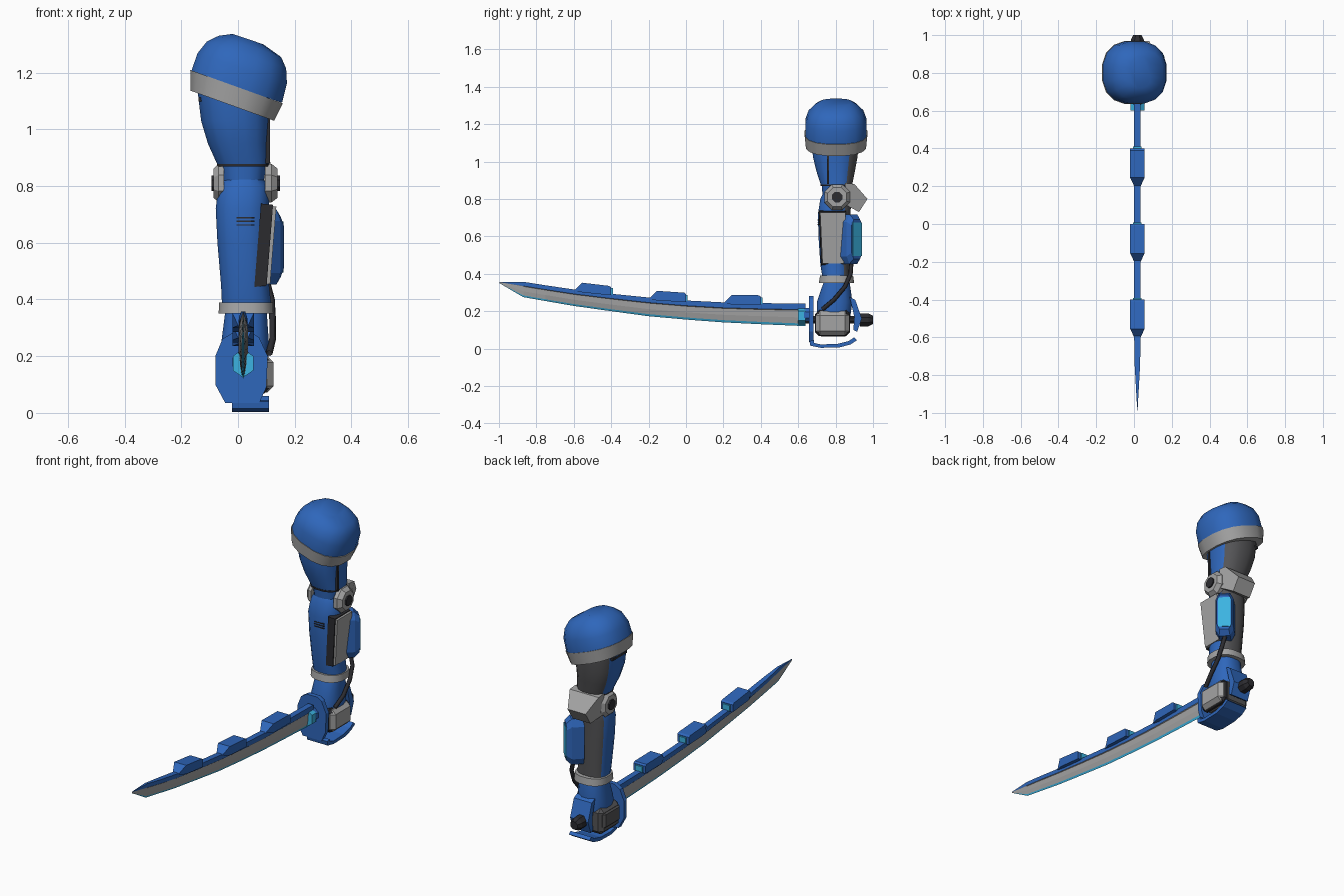
import bpy, bmesh, math
from mathutils import Vector, Matrix

old = bpy.data.objects.get("Cube")
if old:
    bpy.data.objects.remove(old, do_unlink=True)


def material(name, r, g, b):
    m = bpy.data.materials.new(name)
    m.use_nodes = True
    m.diffuse_color = (r, g, b, 1)
    m.node_tree.nodes["Principled BSDF"].inputs["Base Color"].default_value = (r, g, b, 1)
    return m


BLUE = material("armour blue", .028, .135, .5)
GREY = material("light grey", .37, .37, .37)
DARK = material("dark grey", .09, .09, .095)
BLACK = material("near black", .025, .025, .03)
CYAN = material("glow cyan", .045, .45, .75)


def finish(name, bm, mats, rule=None, smooth=None):
    """Turn a bmesh into an object, colouring faces by a rule."""
    bmesh.ops.recalc_face_normals(bm, faces=bm.faces)
    if rule:
        for f in bm.faces:
            f.material_index = rule(f)
    me = bpy.data.meshes.new(name)
    bm.to_mesh(me)
    bm.free()
    for m in mats:
        me.materials.append(m)
    ob = bpy.data.objects.new(name, me)
    bpy.context.collection.objects.link(ob)
    if smooth:
        bpy.ops.object.select_all(action='DESELECT')
        ob.select_set(True)
        bpy.context.view_layer.objects.active = ob
        bpy.ops.object.shade_smooth_by_angle(angle=math.radians(smooth))
    return ob


def skin(bm, rings):
    """Bridge equal rings of points, closing both ends."""
    rows = [[bm.verts.new(p) for p in r] for r in rings]
    n = len(rows[0])
    for a, b in zip(rows, rows[1:]):
        for i in range(n):
            j = (i + 1) % n
            bm.faces.new((a[i], a[j], b[j], b[i]))
    bm.faces.new(rows[0])
    bm.faces.new(rows[-1])


def limb(name, rings, mats, rule=None, sides=16, slope=0, power=.82, smooth=45):
    """Rounded-square rings (cx, cy, z, rx, ry), optionally tilted sideways."""
    def pt(c, i):
        a = math.tau * (i + .5) / sides
        dx, dy = (math.copysign(abs(t) ** power, t) for t in (math.cos(a), math.sin(a)))
        return (c[0] + c[3] * dx, c[1] + c[4] * dy, c[2] + slope * c[3] * dx)
    bm = bmesh.new()
    skin(bm, [[pt(c, i) for i in range(sides)] for c in rings])
    return finish(name, bm, mats, rule, smooth)


def prism(name, pts, axis, lo, hi, mat, taper=1):
    """Extrude a profile along x (points are y, z) or y (points are x, z)."""
    cx = sum(p[0] for p in pts) / len(pts)
    cz = sum(p[1] for p in pts) / len(pts)

    def ring(d, k):
        q = [(cx + (u - cx) * k, cz + (v - cz) * k) for u, v in pts]
        return [(d, u, v) if axis == 'x' else (u, d, v) for u, v in q]
    bm = bmesh.new()
    skin(bm, [ring(lo, 1), ring(hi, taper)])
    return finish(name, bm, [mat])


def box(name, lo, hi, mat, bevel=0):
    bm = bmesh.new()
    bmesh.ops.create_cube(bm, size=1)
    for v in bm.verts:
        v.co = Vector([l + (h - l) * (c + .5) for l, h, c in zip(lo, hi, v.co)])
    if bevel:
        bmesh.ops.bevel(bm, geom=bm.edges[:], offset=bevel, segments=1, affect='EDGES')
    return finish(name, bm, [mat])


def ngon(u, v, r, n=8, sv=1):
    return [(u + r * math.cos(math.tau * (i + .5) / n),
             v + r * sv * math.sin(math.tau * (i + .5) / n)) for i in range(n)]


def back(f):
    return 1 if f.normal.y > .42 and abs(f.normal.z) < .8 else 0


# Shoulder cap with a pale tilted rim
limb("shoulder_rim", [(-.02, .802, 1.083, .15, .163), (-.005, .802, 1.15, .166, .17)],
     [GREY], slope=-.36)
limb("shoulder_cap", [(-.005, .802, 1.148, .163, .167), (.015, .802, 1.215, .16, .166),
                      (.03, .802, 1.262, .142, .148), (.042, .802, 1.292, .112, .118),
                      (.035, .802, 1.318, .055, .085)], [BLUE], slope=-.34, smooth=60)

# Upper arm, elbow core, forearm, cuff and wrist
limb("upper_arm", [(.018, .805, .875, .092, .085), (0, .8, .95, .108, .105),
                   (-.01, .798, 1.03, .122, .122), (-.014, .798, 1.13, .13, .125)],
     [BLUE, DARK], back)
limb("upper_arm_band", [(.018, .805, .868, .093, .087), (.018, .805, .878, .094, .088)], [BLACK])
limb("elbow_core", [(.02, .805, .8, .07, .075), (.02, .805, .87, .08, .08)], [BLUE])
limb("forearm", [(.03, .8, .385, .088, .072), (.025, .795, .45, .086, .078),
                 (.018, .793, .6, .092, .086), (.015, .792, .72, .095, .088),
                 (.02, .802, .8, .09, .085), (.022, .805, .835, .06, .07)],
     [BLUE, DARK], back)
limb("wrist_cuff", [(.028, .805, .35, .098, .096), (.028, .805, .39, .096, .09)],
     [GREY], slope=0)
limb("wrist", [(.022, .79, .17, .085, .09), (.025, .795, .25, .085, .096),
               (.028, .805, .35, .075, .072)], [BLUE])
box("upper_arm_stripe", (.085, .753, .88), (.112, .765, 1.05), BLACK)
box("armpit_strip", (-.14, .74, 1.098), (-.08, .87, 1.112), BLACK)

# Vent slits on the front of the forearm
for i in range(3):
    box("vent_slit_%d" % i, (-.005, .703, .66 + .013 * i), (.058, .711, .665 + .013 * i), BLACK)

# Elbow discs on both sides and the pointed guard behind
for side, inner, outer in (("left", .095, .14), ("right", -.05, -.086)):
    out = math.copysign(.008, outer)
    prism(side + "_elbow_disc", ngon(.808, .81, .074), 'x', inner, (inner + outer) / 2, GREY)
    prism(side + "_elbow_face", ngon(.808, .81, .074), 'x', (inner + outer) / 2, outer, GREY, .75)
    prism(side + "_elbow_hub", ngon(.808, .81, .03), 'x', inner, outer + out, BLACK)
guard = prism("elbow_guard", [(.85, .885), (.9, .88), (.97, .8), (.925, .73), (.86, .765)],
              'x', -.07, .115, GREY)
for v in guard.data.vertices:
    if v.co.y > .91:
        v.co.x = .022 + (v.co.x - .022) * .62

# Side plate on the forearm with dark backing
for name, grow, x, mat in (("forearm_plate_backing", .006, .113, BLACK), ("forearm_plate", 0, .125, GREY)):
    ob = prism(name, [(.715 - grow, .732 + grow), (.855, .732 + grow), (.845, .45 - grow),
                      (.728 - grow, .45 - grow)], 'x', .07, x, mat, .97)
    for v in ob.data.vertices:
        v.co.x += (v.co.z - .6) * .08

# Diagonal power cell on the back corner of the forearm
def diagonal(ob):
    ob.data.transform(Matrix.Translation((.1, .88, .585)) @ Matrix.Rotation(-math.pi / 4, 4, 'Z'))


def cell(half, top):
    return [(-half, -top + .04), (-half * .6, -top), (half * .6, -top), (half, -top + .04),
            (half, top - .04), (half * .6, top), (-half * .6, top), (-half, top - .04)]


diagonal(prism("power_cell_base", cell(.05, .132), 'y', -.045, .02, BLUE))
diagonal(prism("power_cell_body", cell(.05, .132), 'y', .02, .048, BLUE, .8))
diagonal(box("power_cell_glow", (-.034, .042, -.09), (.034, .051, .09), CYAN))

# Cable from the forearm to the hand
cu = bpy.data.curves.new("cable", 'CURVE')
cu.dimensions = '3D'
cu.bevel_depth = .012
cu.bevel_resolution = 1
sp = cu.splines.new('POLY')
path = [(.1, .885, .47), (.118, .88, .4), (.122, .85, .33), (.122, .79, .26), (.11, .73, .21)]
sp.points.add(len(path) - 1)
for p, c in zip(sp.points, path):
    p.co = (*c, 1)
cu.materials.append(BLACK)
bpy.context.collection.objects.link(bpy.data.objects.new("cable", cu))

# Fist, plated back of the hand and rear hand plate
box("fist", (-.072, .7, .065), (.095, .875, .215), DARK, .022)
box("finger_row", (-.08, .71, .1), (-.03, .86, .195), DARK, .012)
box("hand_plate_rim", (.06, .69, .068), (.112, .878, .205), BLACK, .02)
box("hand_plate", (.075, .695, .072), (.125, .872, .2), GREY, .022)
prism("rear_hand_plate", [(.875, .275), (.905, .26), (.94, .16), (.915, .09), (.895, .1), (.9, .17)],
      'x', -.03, .085, BLUE)

# Grip, pommel, guard and the knuckle strip beneath
prism("grip", ngon(.018, .155, .022), 'y', .64, .94, BLACK)
prism("pommel", ngon(.018, .153, .037), 'y', .93, .975, BLACK)
prism("pommel_tip", ngon(.018, .153, .037), 'y', .975, 1, BLACK, .65)
prism("hand_guard", [(-.045, .035), (.075, .035), (.1, .09), (.105, .2), (.075, .265), (.05, .282),
                     (-.02, .282), (-.055, .26), (-.08, .2), (-.08, .1)], 'y', .657, .683, BLUE)
prism("knuckle_strip", [(.66, .04), (.665, .015), (.72, .004), (.82, .006), (.88, .022), (.915, .045),
                        (.9, .06), (.87, .04), (.81, .025), (.72, .022), (.685, .03), (.683, .045)],
      'x', -.022, .11, BLUE)
prism("blade_socket", ngon(.018, .18, .04), 'y', .63, .66, BLUE)
prism("blade_collar", ngon(.018, .175, .042, 6, 1.2), 'y', .6, .638, CYAN)

# Curved blade: (y, spine height, edge height)
stations = [(.64, .24, .12), (.4, .243, .13), (.2, .247, .14), (0, .257, .155), (-.2, .273, .173),
            (-.4, .293, .2), (-.6, .316, .228), (-.75, .338, .254), (-.87, .357, .275),
            (-.998, .357, .35)]
bm = bmesh.new()
rings = []
for y, top, low in stations:
    k = min(1, (1.001 - abs(y)) / .3) if y < 0 else 1
    h = top - low
    half = [(.017, top), (.017, top - .27 * h), (.013, top - .3 * h),
            (.011, low + .38 * h), (.005, low + .11 * h)]
    ring = half + [(0, low)] + [(-x, z) for x, z in reversed(half)]
    rings.append([(.018 + x * k, y, z) for x, z in ring])
skin(bm, rings)
strip = [0, 1, 1, 1, 2, 2, 1, 1, 1, 0, 0]
for i, f in enumerate(bm.faces):
    f.material_index = strip[i % len(strip)]
finish("blade", bm, [BLUE, GREY, CYAN])

# Thruster pods along the spine, each with a glowing rear
for i, (rear, z) in enumerate(((.4, .243), (0, .257), (-.4, .293))):
    tilt = .015 * i / 2
    pod = prism("spine_pod_%d" % i, [(rear - .2, z + tilt), (rear - .155, z + .044 + tilt),
                                     (rear - .01, z + .042), (rear, z + .034), (rear, z - .008),
                                     (rear - .15, z - .008 + tilt)],
                'x', -.02, .056, BLUE)
    for v in pod.data.vertices:
        if v.co.y < rear - .18:
            v.co.x = .018 + (v.co.x - .018) * .45
    box("pod_glow_%d" % i, (-.004, rear - .01, z - .004), (.04, rear + .009, z + .03), CYAN)
